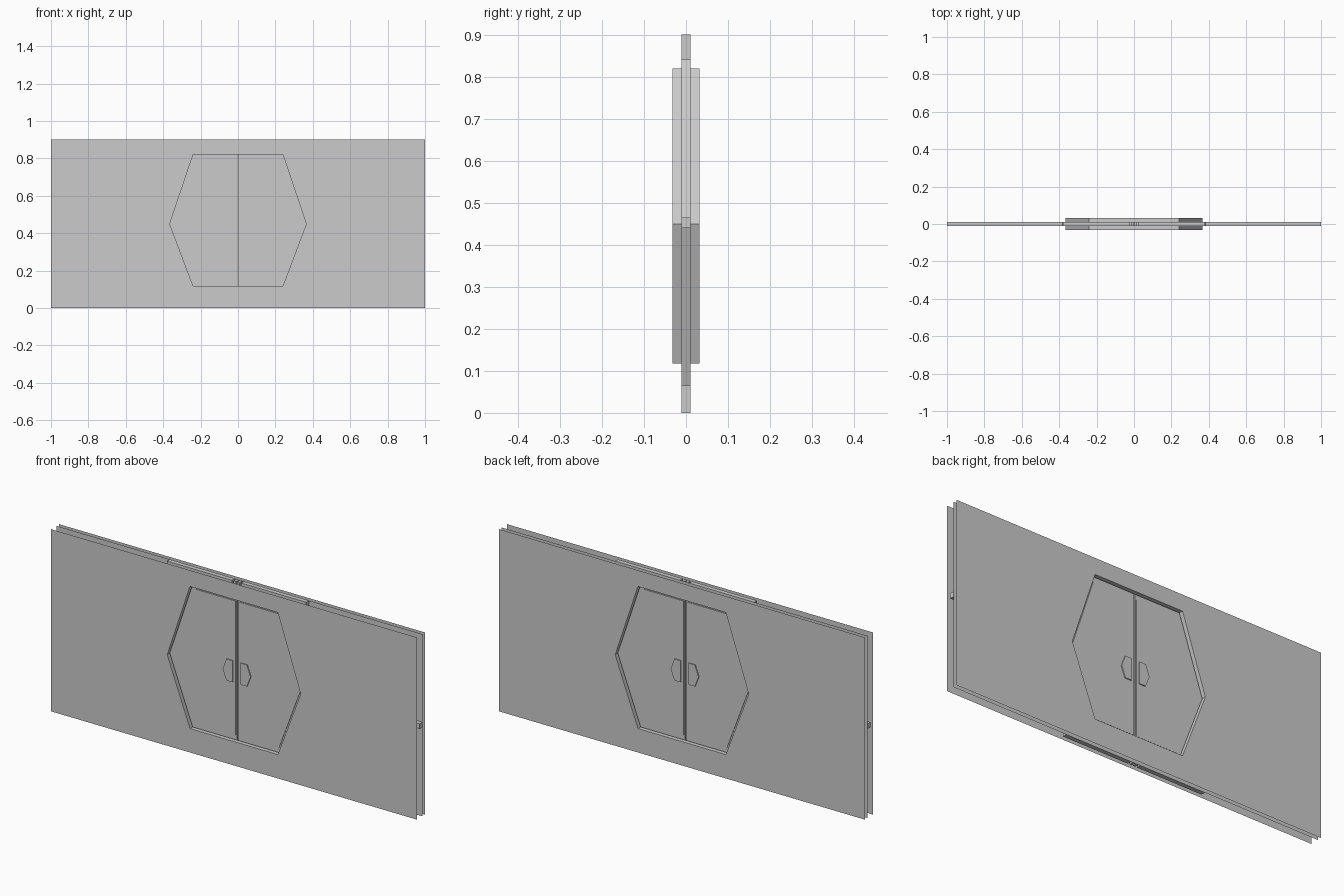
import bpy, bmesh

if "Cube" in bpy.data.objects:
    bpy.data.objects.remove(bpy.data.objects["Cube"])

TOP = 0.9      # wall height
WALL = 0.032   # outer wall sheets
SLOT = 0.011   # half depth of the door pocket

# Right half of each hexagon, from top centre to bottom centre
HOLE = [(0, .82), (.24, .82), (.365, .45), (.24, .118), (0, .118)]
GROOVE = [(0, .84), (.25, .84), (.382, .465), (.382, .44), (.25, .065), (0, .065)]
LEAF = [(.003, .83), (.245, .83), (.375, .45), (.245, .09), (.003, .09)]
PANEL = [(.009, .80), (.228, .80), (.345, .45), (.228, .138), (.009, .138)]
GRIP = [(.022, .503), (.056, .503), (.076, .45), (.056, .397), (.022, .397)]


def finish(name, bm, mirror=True):
    mesh = bpy.data.meshes.new(name)
    bm.to_mesh(mesh)
    bm.free()
    ob = bpy.data.objects.new(name, mesh)
    bpy.context.collection.objects.link(ob)
    if mirror:
        ob.modifiers.new("mirror", 'MIRROR')
    return ob


def sheet(name, pts, y):
    """Flat xz face at depth y, mirrored over x."""
    bm = bmesh.new()
    f = bm.faces.new([bm.verts.new((x, y, z)) for x, z in pts])
    f.normal_update()
    if f.normal.y * y < 0:
        f.normal_flip()
    return finish(name, bm)


def tunnel(name, pts, y0, y1):
    """Open strip along a profile, mirrored over x."""
    bm = bmesh.new()
    rows = [[bm.verts.new((x, y, z)) for x, z in pts] for y in (y0, y1)]
    for i in range(len(pts) - 1):
        bm.faces.new((rows[0][i], rows[0][i + 1], rows[1][i + 1], rows[1][i]))
    return finish(name, bm)


def slab(name, pts, y0, y1):
    """Closed xz profile with thickness, mirrored over x."""
    bm = bmesh.new()
    rows = [[bm.verts.new((x, y, z)) for x, z in pts] for y in (y0, y1)]
    n = len(pts)
    bm.faces.new(rows[0])
    bm.faces.new(rows[1][::-1])
    for i in range(n):
        j = (i + 1) % n
        bm.faces.new((rows[0][i], rows[1][i], rows[1][j], rows[0][j]))
    bmesh.ops.recalc_face_normals(bm, faces=bm.faces)
    return finish(name, bm)


def box(x0, x1, z0, z1):
    return [(x0, z0), (x1, z0), (x1, z1), (x0, z1)]


# Wall sheets with hexagonal openings, plus the inner pocket sheet
around = [(0, 0), (1, 0), (1, TOP), (0, TOP)]
sheet("front_wall", around + HOLE, -WALL)
sheet("back_wall", around + HOLE, WALL)
sheet("pocket_sheet", around + HOLE, SLOT)

# Opening reveals, groove flange and groove lining
tunnel("front_reveal", HOLE, -WALL, -SLOT)
tunnel("back_reveal", HOLE, SLOT, WALL)
tunnel("groove_lining", GROOVE, -SLOT, SLOT)
sheet("groove_flange", GROOVE + HOLE[::-1], -SLOT)

# Guide rails running from the hexagon out to the wall edges
slab("side_rail", box(.382, 1, .44, .465), -SLOT, SLOT)
for label, z0, z1 in (("top", .84, TOP), ("bottom", 0, .065)):
    slab(label + "_track", box(.025, .38, z0, z1), -SLOT, SLOT)
    slab(label + "_centre_stop", box(.003, .016, z0, z1), -SLOT, SLOT)

# Sliding door leaves with raised panels and hexagonal half grips
slab("door_leaf", LEAF, -.003, .003)
for label, s in (("front", -1), ("back", 1)):
    slab(label + "_door_panel", PANEL, s * .003, s * .006)
    slab(label + "_door_grip", GRIP, s * .006, s * .011)
